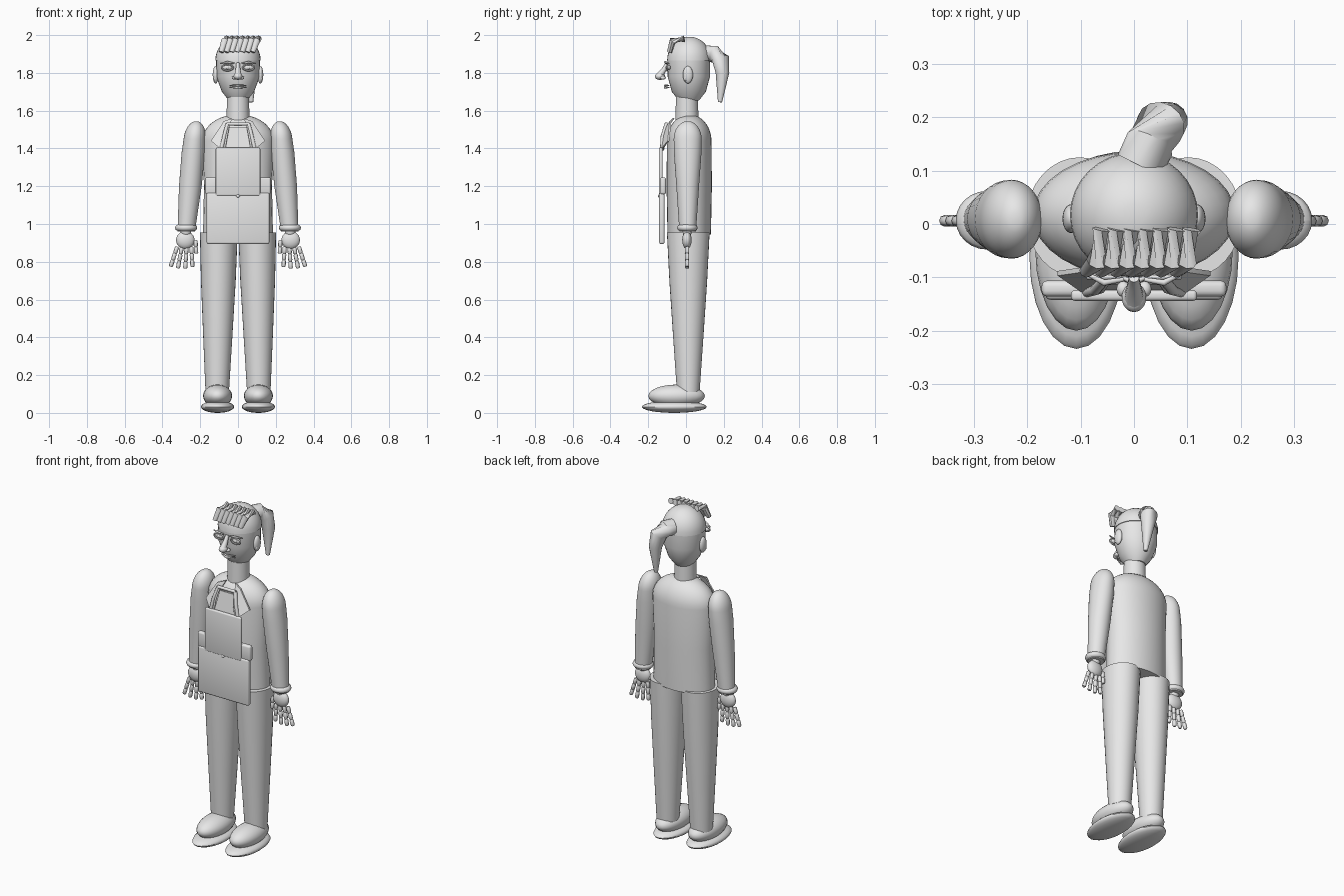
import bpy, bmesh, math
from mathutils import Vector, Matrix

default_cube = bpy.data.objects.get("Cube")
if default_cube:
    bpy.data.objects.remove(default_cube, do_unlink=True)

GREY = (0.8, 0.8, 0.8, 1)
material = bpy.data.materials.new("light grey")
material.use_nodes = True
material.diffuse_color = GREY
material.node_tree.nodes["Principled BSDF"].inputs["Base Color"].default_value = GREY


def finish(name, bm, angle=45):
    """Turn the bmesh into a shaded object."""
    bmesh.ops.recalc_face_normals(bm, faces=bm.faces)
    mesh = bpy.data.meshes.new(name)
    bm.to_mesh(mesh)
    bm.free()
    mesh.materials.append(material)
    part = bpy.data.objects.new(name, mesh)
    bpy.context.collection.objects.link(part)
    bpy.ops.object.select_all(action="DESELECT")
    part.select_set(True)
    bpy.context.view_layer.objects.active = part
    bpy.ops.object.shade_smooth_by_angle(angle=math.radians(angle))
    return part


def turns(count):
    """Cosine and sine of evenly spaced angles."""
    angles = [math.tau * i / count for i in range(count)]
    return [(math.cos(angle), math.sin(angle)) for angle in angles]


def skin(name, rings):
    """Join equal rings of points into a capped surface."""
    bm = bmesh.new()
    loops = [[bm.verts.new(point) for point in ring] for ring in rings]
    for lower, upper in zip(loops, loops[1:]):
        for i in range(len(lower)):
            bm.faces.new((lower[i - 1], lower[i], upper[i], upper[i - 1]))
    bm.faces.new(loops[0])
    bm.faces.new(loops[-1])
    return finish(name, bm)


def dome(z, height, rx, ry, stop=80):
    """Rows of a rounded top, cut off at the stop angle."""
    angles = [math.radians(degrees) for degrees in range(0, stop + 1, 10)]
    return [(z + height * math.sin(a), rx * math.cos(a), ry * math.cos(a)) for a in angles]


def loft(name, x, y, rows, lean=0):
    """Stack of level ellipses given as height, half width and half depth."""
    base = rows[0][0]
    return skin(name, [[(x + lean * (z - base) + rx * c, y + ry * s, z) for c, s in turns(32)]
                       for z, rx, ry in rows])


def tube(name, path, radii, sides=10):
    """Round tube along a path."""
    path = [Vector(point) for point in path]
    before, after = [path[0]] + path[:-1], path[1:] + [path[-1]]
    rings = []
    for start, middle, end, radius in zip(before, path, after, radii):
        along = (end - start).normalized()
        guide = Vector((0, 0, 1)) if abs(along.x) > abs(along.z) else Vector((1, 0, 0))
        across = along.cross(guide).normalized()
        other = along.cross(across)
        rings.append([middle + radius * (across * c + other * s) for c, s in turns(sides)])
    return skin(name, rings)


def capsule(name, start, end, radius):
    """Short finger joint with narrowed ends."""
    path = [start, start.lerp(end, .15), start.lerp(end, .85), end]
    return tube(name, path, [radius * .7, radius, radius, radius * .7], sides=8)


def ball(name, location, size, segments=24):
    bm = bmesh.new()
    shape = Matrix.Translation(location) @ Matrix.Diagonal((*size, 1))
    bmesh.ops.create_uvsphere(bm, u_segments=segments, v_segments=segments // 2, radius=1, matrix=shape)
    return finish(name, bm)


def hoop(name, location, width, depth, thickness, upright=False):
    """Closed oval ring, either level or facing the front."""
    rings = []
    for c, s in turns(24):
        level = [Vector((c * (width + thickness * a), s * (depth + thickness * a), thickness * b))
                 for a, b in turns(8)]
        rings.append([Vector(location) + (p.xzy if upright else p) for p in level])
    return skin(name, rings + rings[:1])


def slab(name, half_width, y, z, depth, height):
    """Upright panel with rounded edges."""
    bm = bmesh.new()
    shape = Matrix.Translation((0, y, z)) @ Matrix.Diagonal((half_width * 2, depth, height, 1))
    bmesh.ops.create_cube(bm, size=1, matrix=shape)
    bmesh.ops.bevel(bm, geom=bm.edges[:], offset=depth * .35, segments=3, affect="EDGES", profile=.5)
    return finish(name, bm)


def plate(name, outline):
    """Thin sheet with the given front outline."""
    thickness = Vector((0, .009, 0))
    front = [Vector(point) for point in outline]
    return skin(name, [front, [point + thickness for point in front]])


# Torso, neck, head and hair cap
loft("torso", 0, .017, [(.945, .185, .115), (1.2, .18, .12)] + dome(1.44, .14, .19, .118, stop=70))
loft("neck", 0, .005, [(1.55, .061, .061), (1.68, .058, .058)])
loft("head", 0, .015, [(1.655, .05, .055), (1.7, .085, .09), (1.78, .115, .112), (1.88, .116, .113)])
loft("hair_cap", 0, .017, dome(1.865, .127, .12, .117))

# Slanted fringe locks
for i in range(7):
    x = -.09 + i * .028
    tube(f"fringe_lock_{i + 1}",
         [(x + .03, -.01, 1.98), (x + .02, -.07, 1.97), (x, -.088, 1.91)], [.018, .02, .013], sides=8)

# Ponytail, rooted at the back and hanging down
tube("ponytail", [(.01, .11, 1.9), (.03, .15, 1.9), (.05, .185, 1.87), (.065, .193, 1.8), (.07, .18, 1.645)],
     [.045, .047, .047, .036, .011], sides=14)

# Nose and mouth
tube("nose_bridge", [(0, -.1, 1.85), (0, -.115, 1.82), (0, -.14, 1.785)], [.01, .013, .02])
ball("nose_tip", (0, -.138, 1.782), (.023, .027, .019))
for lip, z, radius in (("upper", 1.734, .006), ("lower", 1.723, .007)):
    tube(lip + "_lip", [(-.045, -.09, z), (0, -.11, z), (.045, -.09, z)], [radius / 3, radius, radius / 3])

for s, side in ((1, "left_"), (-1, "right_")):
    # Eye, brow, nostril and ear
    eye_x, eye_z = s * .056, 1.828
    ball(side + "eye", (eye_x, -.093, eye_z), (.026, .012, .014))
    ball(side + "pupil", (eye_x, -.104, eye_z), (.009, .004, .009), segments=12)
    hoop(side + "eyelid", (eye_x, -.1, eye_z), .03, .016, .0045, upright=True)
    tube(side + "eyebrow", [(s * .02, -.104, 1.85), (eye_x, -.11, 1.857), (s * .095, -.09, 1.85)],
         [.004, .006, .003])
    ball(side + "nostril", (s * .02, -.122, 1.774), (.013, .015, .01), segments=12)
    ball(side + "ear", (s * .118, .01, 1.79), (.016, .027, .046))
    ball(side + "earlobe", (s * .124, -.004, 1.77), (.007, .008, .015), segments=12)

    # Sleeve and cuff
    loft(side + "arm", s * .274, .009, [(.96, .046, .044), (1.2, .06, .06), (1.38, .062, .073)]
         + dome(1.45, .095, .058, .074), lean=s * -.09)
    hoop(side + "cuff", (s * .275, .007, .98), .042, .038, .017)

    # Palm, wrist and jointed digits
    ball(side + "palm", (s * .279, .005, .915), (.049, .025, .047))
    ball(side + "wrist", (s * .276, .006, .96), (.028, .024, .03), segments=16)
    for finger in range(4):
        joint = Vector((s * (.247 + finger * .025), .006, .88))
        step = Vector((s * (finger * .0045 - .002), 0, abs(finger - 1.4) * .003 - .04))
        for part in ("base", "middle", "tip"):
            capsule(f"{side}finger_{finger + 1}_{part}", joint, joint + step, .011)
            joint += step
    joint = Vector((s * .225, .005, .915))
    for part in ("base", "tip"):
        step = Vector((s * -.002, 0, -.036))
        capsule(f"{side}thumb_{part}", joint, joint + step, .011)
        joint += step

    # Trouser leg and shoe
    loft(side + "leg", s * .11, .012, [(.11, .062, .06), (.4, .077, .08), (.7, .092, .1), (.955, .1, .113)],
         lean=s * -.01)
    ball(side + "sole", (s * .108, -.062, .032), (.088, .172, .032))
    ball(side + "shoe_upper", (s * .108, -.05, .09), (.077, .15, .06))

    # Lapel and apron straps
    plate(side + "lapel", [(s * .03, -.07, 1.56), (s * .075, -.087, 1.545), (s * .143, -.097, 1.44),
                           (s * .09, -.134, 1.395), (s * .06, -.125, 1.48)])
    for strap, low, high, radius in (("outer", .09, .056, .01), ("inner", .073, .048, .006)):
        tube(f"{side}{strap}_strap", [(s * low, -.128, 1.39), (s * (low + high) / 2, -.124, 1.465),
                                      (s * high, -.104, 1.53)], [radius] * 3)

# Shirt front and neck band
plate("shirt_front", [(-.07, -.125, 1.39), (.07, -.125, 1.39), (.048, -.102, 1.51), (-.048, -.102, 1.51)])
tube("neck_band", [(-.06, -.105, 1.53), (.06, -.105, 1.53)], [.009, .009])

# Apron panels, belt and button
slab("apron_bib", .118, -.134, 1.277, depth=.02, height=.255)
slab("apron_skirt", .166, -.128, 1.03, depth=.028, height=.272)
slab("apron_belt", .173, -.121, 1.202, depth=.03, height=.09)
ball("apron_button", (0, -.142, 1.148), (.01, .006, .008), segments=12)
